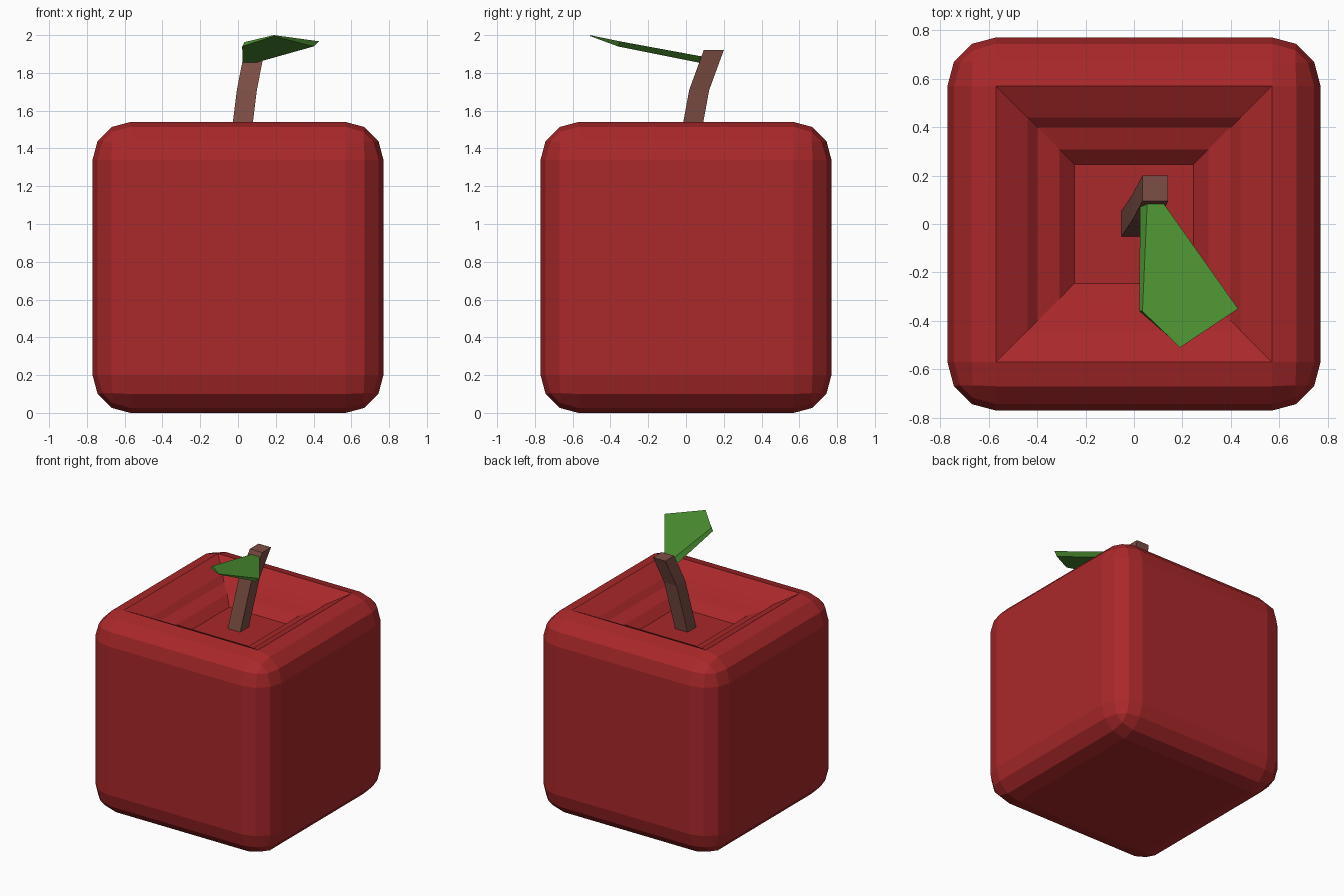
import bpy, bmesh
from mathutils import Vector

if "Cube" in bpy.data.objects:
    bpy.data.objects.remove(bpy.data.objects["Cube"])


def material(name, rgb):
    m = bpy.data.materials.new(name)
    m.diffuse_color = (*rgb, 1.0)
    m.use_nodes = True
    m.node_tree.nodes["Principled BSDF"].inputs["Base Color"].default_value = m.diffuse_color
    return m


def finish(bm, name, mat):
    bmesh.ops.recalc_face_normals(bm, faces=bm.faces)
    me = bpy.data.meshes.new(name)
    bm.to_mesh(me)
    bm.free()
    me.materials.append(mat)
    ob = bpy.data.objects.new(name, me)
    bpy.context.collection.objects.link(ob)
    return ob


def loft(name, rings, mat):
    """Closed solid through rings with equal point counts."""
    bm = bmesh.new()
    vs = [[bm.verts.new(p) for p in r] for r in rings]
    n = len(rings[0])
    for a, b in zip(vs, vs[1:]):
        for i in range(n):
            j = (i + 1) % n
            bm.faces.new((a[i], a[j], b[j], b[i]))
    bm.faces.new(vs[0][::-1])
    bm.faces.new(vs[-1])
    return finish(bm, name, mat)


red = material("apple red", (0.40, 0.021, 0.023))
brown = material("stem brown", (0.205, 0.077, 0.058))
green = material("leaf green", (0.072, 0.28, 0.032))

# Body: rounded cube with a stepped hollow in the top
SIZE = 1.54
bm = bmesh.new()
bmesh.ops.create_cube(bm, size=SIZE)
bmesh.ops.translate(bm, verts=bm.verts, vec=(0, 0, SIZE / 2))
bmesh.ops.bevel(bm, geom=bm.edges[:], offset=0.2, segments=3, profile=0.5,
                affect='EDGES')
bmesh.ops.recalc_face_normals(bm, faces=bm.faces)
top = max(bm.faces, key=lambda f: f.calc_center_median().z)
for step, drop in ((0.185, 0.07), (0.057, 0.04), (0.128, 0.03), (0.09, 0.06)):
    bmesh.ops.inset_region(bm, faces=[top], thickness=step, depth=0)
    for v in top.verts:
        v.co.z -= drop
finish(bm, "apple_body", red)

# Stem: square section along a bent path
path = [(0, 0, 1.33), (0.047, 0.07, 1.71), (0.088, 0.147, 1.92)]
h = 0.053
square = [(-h, -h), (h, -h), (h, h), (-h, h)]
loft("stem", [[(x + dx, y + dy, z) for dx, dy in square] for x, y, z in path], brown)

# Leaf: thin five-sided blade rising towards the front
under = [(0.025, 0.09, 1.85), (0.08, 0.09, 1.85), (0.40, -0.36, 1.94),
         (0.19, -0.505, 1.994), (0.022, -0.36, 1.94)]
upper = [(0.055, 0.095, 1.885), (0.115, 0.095, 1.885), (0.43, -0.35, 1.967),
         (0.19, -0.51, 2.0), (0.035, -0.36, 1.963)]
loft("leaf", [under, upper], green)
